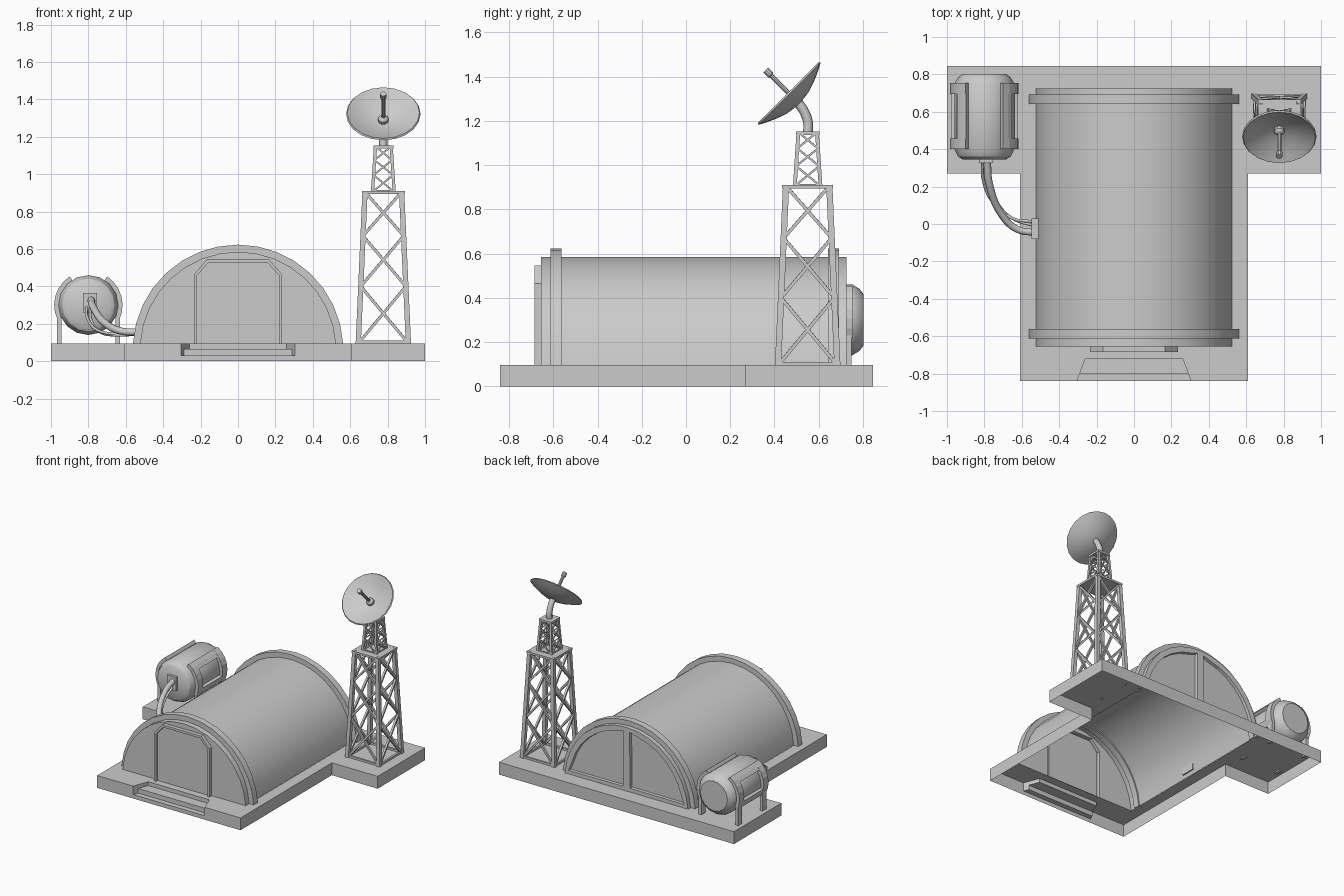
import bpy, bmesh
from math import sin, cos, pi, asin, radians
from mathutils import Vector, Matrix

if "Cube" in bpy.data.objects:
    bpy.data.objects.remove(bpy.data.objects["Cube"])

TOP = 0.095          # platform top


def finish(bm, name, smooth=False, mirror=False, recalc=True):
    if recalc:
        bmesh.ops.remove_doubles(bm, verts=bm.verts, dist=1e-5)
        bmesh.ops.recalc_face_normals(bm, faces=bm.faces)
    me = bpy.data.meshes.new(name)
    bm.to_mesh(me)
    bm.free()
    ob = bpy.data.objects.new(name, me)
    bpy.context.collection.objects.link(ob)
    if mirror:
        m = ob.modifiers.new("mirror", 'MIRROR')
        m.use_clip = True
    if smooth:
        bpy.ops.object.select_all(action='DESELECT')
        ob.select_set(True)
        bpy.context.view_layer.objects.active = ob
        bpy.ops.object.shade_smooth_by_angle(angle=radians(32))
    return ob


def face(bm, pts):
    return bm.faces.new([bm.verts.new(p) for p in pts])


def loft(bm, rings, closed=True, caps=False):
    vs = [[bm.verts.new(p) for p in r] for r in rings]
    n = len(vs[0])
    for a, b in zip(vs, vs[1:]):
        for i in range(n if closed else n - 1):
            j = (i + 1) % n
            bm.faces.new((a[i], a[j], b[j], b[i]))
    if caps:
        bm.faces.new(vs[0])
        bm.faces.new(vs[-1])


def arc(cx, cz, r, a0, a1, n):
    return [(cx + r * cos(a0 + (a1 - a0) * i / n), cz + r * sin(a0 + (a1 - a0) * i / n)) for i in range(n + 1)]


def band(bm, cx, cz, r0, r1, y0, y1, a0, a1, n):
    rings = []
    for (xi, zi), (xo, zo) in zip(arc(cx, cz, r0, a0, a1, n), arc(cx, cz, r1, a0, a1, n)):
        rings.append([(xi, y0, zi), (xo, y0, zo), (xo, y1, zo), (xi, y1, zi)])
    loft(bm, rings, caps=True)


def lathe(bm, profile, n, mat=Matrix()):
    rings = [[mat @ Vector((r * cos(2 * pi * i / n), r * sin(2 * pi * i / n), h)) for i in range(n)] for r, h in profile]
    loft(bm, rings, caps=True)


def box(bm, x0, x1, y0, y1, z0, z1):
    m = Matrix.Translation(((x0 + x1) / 2, (y0 + y1) / 2, (z0 + z1) / 2)) @ Matrix.Diagonal((x1 - x0, y1 - y0, z1 - z0, 1))
    bmesh.ops.create_cube(bm, size=1, matrix=m)


def beam(bm, a, b, w):
    a, b = Vector(a), Vector(b)
    d = b - a
    m = Matrix.Translation((a + b) / 2) @ d.to_track_quat('Z', 'Y').to_matrix().to_4x4()
    bmesh.ops.create_cube(bm, size=1, matrix=m @ Matrix.Diagonal((w, w, d.length, 1)))


def pipe(name, pts, r):
    cu = bpy.data.curves.new(name, 'CURVE')
    cu.dimensions = '3D'
    cu.bevel_depth, cu.bevel_resolution, cu.resolution_u, cu.use_fill_caps = r, 2, 6, True
    sp = cu.splines.new('BEZIER')
    sp.bezier_points.add(len(pts) - 1)
    for p, co in zip(sp.bezier_points, pts):
        p.co = co
        p.handle_left_type = p.handle_right_type = 'AUTO'
    bpy.context.collection.objects.link(bpy.data.objects.new(name, cu))


# T-shaped platform, open underneath and under the hangar, with sunken steps
Y0, Y1, R, CZ = -0.655, 0.725, 0.525, 0.06
bm = bmesh.new()
rim = [(0.305, -0.84), (0.61, -0.84), (0.61, 0.27), (1, 0.27), (1, 0.845), (0, 0.845)]
inner = [(0, Y1), (R, Y1), (R, Y0), (0, Y0), (0, -0.72), (0.26, -0.72)]
face(bm, [(x, y, TOP) for x, y in rim + inner])
loft(bm, [[(x, y, TOP) for x, y in rim], [(x, y, 0) for x, y in rim]], closed=False)
steps = [(0.305, -0.84, 0), (0.305, -0.84, 0.03), (0.29, -0.8, 0.03), (0.29, -0.8, 0.065), (0.26, -0.72, 0.065), (0.26, -0.72, TOP)]
loft(bm, [steps, [(0, y, z) for x, y, z in steps]], closed=False)
face(bm, steps[1:] + [(0.305, -0.84, TOP)])
finish(bm, "platform", mirror=True)

# Hangar shell
a0 = asin((TOP - CZ) / R)
arch = arc(0, CZ, R, a0, pi - a0, 16)
bm = bmesh.new()
loft(bm, [[(x, Y0, z) for x, z in arch], [(x, Y1, z) for x, z in arch]], closed=False)
finish(bm, "hangar_shell", smooth=True)

# Hangar end ribs
bm = bmesh.new()
r1 = 0.563
b0 = asin((TOP - CZ) / r1)
for y in (-0.612, 0.642):
    band(bm, 0, CZ, R - 0.01, r1, y, y + 0.05, b0, pi - b0, 16)
finish(bm, "hangar_ribs", smooth=True)

# Front wall with protruding door frame and door
door = [(-0.235, TOP), (-0.235, 0.465), (-0.165, 0.545), (0.165, 0.545), (0.235, 0.465), (0.235, TOP)]
leaf = [(-0.218, TOP), (-0.218, 0.46), (-0.157, 0.527), (0.157, 0.527), (0.218, 0.46), (0.218, TOP)]
bm = bmesh.new()
face(bm, [(x, Y0, z) for x, z in arch + door])
loft(bm, [[(x, y, z) for x, z in o] for o, y in ((door, Y0), (door, -0.685), (leaf, -0.685), (leaf, -0.665))], closed=False)
face(bm, [(x, -0.665, z) for x, z in leaf])
finish(bm, "front_wall_and_door")

# Back wall with two recessed quarter panels
bm = bmesh.new()
f = face(bm, [(0, Y1, TOP), (0, Y1, CZ + R)] + [(x, Y1, z) for x, z in arch[7::-1]])
if f.calc_area() and (f.normal_update() or f.normal.y < 0):
    f.normal_flip()
bmesh.ops.inset_individual(bm, faces=[f], thickness=0.042)
bmesh.ops.inset_individual(bm, faces=[f], thickness=0.003, depth=-0.022)
finish(bm, "back_wall", mirror=True, recalc=False)

# Storage tank
TX, TZ = -0.80, 0.30
bm = bmesh.new()
m = Matrix.Translation((TX, 0, TZ)) @ Matrix.Rotation(-pi / 2, 4, 'X')
lathe(bm, [(0.115, 0.345), (0.14, 0.36), (0.16, 0.4), (0.16, 0.752), (0.14, 0.785), (0.115, 0.803)], 16, m)
finish(bm, "tank", smooth=True)

# Tank cradle: a window-shaped curved frame and two legs on each side
bm = bmesh.new()
for s in (0, 1):
    def ang(d):
        return radians(180 - d if s else d)
    for y in (0.4, 0.695):
        band(bm, TX, TZ, 0.155, 0.183, y, y + 0.058, ang(-26), ang(57), 6)
        xa, xb = sorted((TX + (0.145 if not s else -0.145), TX + (0.168 if not s else -0.168)))
        box(bm, xa, xb, y + 0.005, y + 0.053, TOP - 0.01, 0.25)
    for d0, d1 in ((36, 57), (-26, -10)):
        band(bm, TX, TZ, 0.155, 0.182, 0.45, 0.70, ang(d0), ang(d1), 2)
finish(bm, "tank_cradle", recalc=False)

# Pipe sockets and pipes
bm = bmesh.new()
box(bm, -0.83, -0.755, 0.325, 0.35, 0.26, 0.365)
box(bm, -0.548, -0.51, -0.08, 0.03, 0.125, 0.185)
finish(bm, "pipe_sockets")
pipe("main_pipe", [(-0.785, 0.34, 0.33), (-0.775, 0.22, 0.29), (-0.70, 0.04, 0.195), (-0.62, -0.03, 0.16), (-0.53, -0.045, 0.155)], 0.02)
for i, (dx, dz) in enumerate(((0, 0), (0.02, -0.012))):
    pipe("thin_pipe_%d" % i, [(-0.81 + dx, 0.34, 0.295 + dz), (-0.805 + dx, 0.23, 0.23 + dz), (-0.75 + dx, 0.11, 0.165 + dz),
                              (-0.65, 0.03, 0.145 + dz / 2), (-0.53, 0.012 - i * 0.022, 0.145)], 0.008)

# Lattice tower: two tapered sections with crossed braces
CX, CY = 0.777, 0.55


def corners(h, z):
    return [Vector((CX + sx * h, CY + sy * h, z)) for sx, sy in ((-1, -1), (1, -1), (1, 1), (-1, 1))]


def square(c, w):
    return [c + Vector((sx * w / 2, sy * w / 2, 0)) for sx, sy in ((-1, -1), (1, -1), (1, 1), (-1, 1))]


def section(name, h0, h1, levels, leg, brace):
    bm = bmesh.new()
    z0, z1 = levels[0], levels[-1]
    def at(z):
        return corners(h0 + (h1 - h0) * (z - z0) / (z1 - z0), z)
    lo, hi = at(z0), at(z1)
    for i in range(4):
        j = (i + 1) % 4
        loft(bm, [square(lo[i], leg), square(hi[i], leg)], caps=True)
        beam(bm, lo[i] + Vector((0, 0, brace / 2)), lo[j] + Vector((0, 0, brace / 2)), brace)
        for za, zb in zip(levels, levels[1:]):
            a, b = at(za), at(zb)
            beam(bm, a[i], b[j], brace)
            beam(bm, a[j], b[i], brace)
    w = h1 + leg / 2 + 0.003
    box(bm, CX - w, CX + w, CY - w, CY + w, z1 - 0.012, z1 + 0.004)
    finish(bm, name)


section("tower_lower", 0.134, 0.098, [TOP, 0.40, 0.67, 0.905], 0.028, 0.015)
section("tower_upper", 0.058, 0.042, [0.905, 0.995, 1.075, 1.148], 0.017, 0.009)

# Dish neck, dish and feed horn
pipe("dish_neck", [(CX, 0.55, 1.14), (CX, 0.552, 1.19), (CX, 0.535, 1.24), (CX, 0.505, 1.285)], 0.022)
m = Matrix.Translation((CX, 0.468, 1.322)) @ Matrix.Rotation(pi / 4, 4, 'X')
bm = bmesh.new()
back = [(0.02, -0.062), (0.07, -0.055), (0.12, -0.038), (0.165, -0.018), (0.199, 0)]
lathe(bm, back + [(r - 0.006, h + 0.008) for r, h in back[::-1]], 20, m)
finish(bm, "dish", smooth=True)
bm = bmesh.new()
lathe(bm, [(0.028, -0.06), (0.028, -0.035), (0.02, -0.025), (0.011, -0.02), (0.011, 0.115), (0.017, 0.122), (0.017, 0.152)], 10, m)
finish(bm, "feed_horn", smooth=True)
